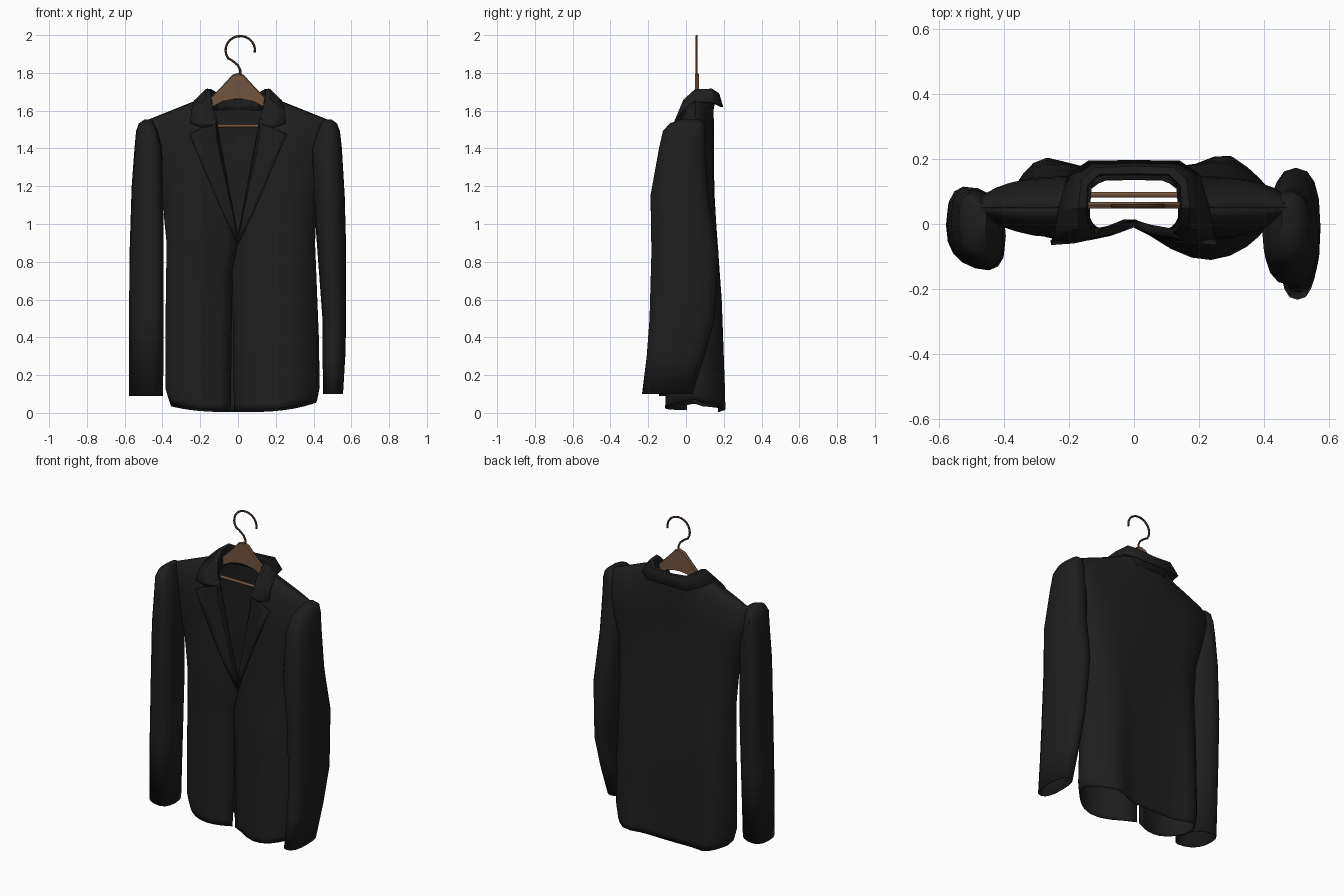
import bpy, math

if "Cube" in bpy.data.objects:
    bpy.data.objects.remove(bpy.data.objects["Cube"])

# ---------- materials ----------
def material(name, rgb):
    m = bpy.data.materials.new(name)
    m.diffuse_color = (*rgb, 1)
    m.use_nodes = True
    m.node_tree.nodes["Principled BSDF"].inputs["Base Color"].default_value = m.diffuse_color
    return m

CLOTH = material("black cloth", (0.013, 0.013, 0.013))
WOOD = material("brown wood", (0.17, 0.09, 0.05))
METAL = material("dark bronze wire", (0.045, 0.024, 0.014))

# ---------- helpers ----------
def interp(table, v, col=1):
    if v <= table[0][0]:
        return table[0][col]
    for a, b in zip(table, table[1:]):
        if v <= b[0]:
            return a[col] + (b[col] - a[col]) * (v - a[0]) / (b[0] - a[0])
    return table[-1][col]

def loft(name, rows, mat, closed=False, cap=False, thick=0.006, angle=40):
    n = len(rows[0])
    verts = [p for r in rows for p in r]
    faces = []
    for i in range(len(rows) - 1):
        for j in range(n if closed else n - 1):
            k = (j + 1) % n
            faces.append((i*n + j, i*n + k, (i+1)*n + k, (i+1)*n + j))
    if cap:
        faces.append(tuple((len(rows) - 1) * n + j for j in range(n)))
    me = bpy.data.meshes.new(name)
    me.from_pydata(verts, [], faces)
    me.materials.append(mat)
    ob = bpy.data.objects.new(name, me)
    bpy.context.collection.objects.link(ob)
    if thick:
        s = ob.modifiers.new("thickness", 'SOLIDIFY')
        s.thickness, s.offset = thick, 0
    bpy.ops.object.select_all(action='DESELECT')
    ob.select_set(True)
    bpy.context.view_layer.objects.active = ob
    bpy.ops.object.shade_smooth_by_angle(angle=math.radians(angle))
    return ob

def tube(name, pts, radius, mat, cyclic=False):
    cu = bpy.data.curves.new(name, 'CURVE')
    cu.dimensions = '3D'
    cu.bevel_depth, cu.bevel_resolution, cu.use_fill_caps = radius, 2, True
    sp = cu.splines.new('POLY')
    sp.points.add(len(pts) - 1)
    for p, co in zip(sp.points, pts):
        p.co = (*co, 1)
    cu.materials.append(mat)
    ob = bpy.data.objects.new(name, cu)
    bpy.context.collection.objects.link(ob)

# ---------- jacket body shape rules ----------
# height, left half width, right half width
WIDTH = [(0, .355, .415), (.08, .38, .43), (.4, .382, .425), (.9, .375, .405),
         (1.15, .40, .415), (1.4, .455, .465), (1.58, .495, .495), (1.66, .50, .50)]
# height, front edge of right panel, front edge of left panel
EDGE = [(0, -.02, .04), (.75, -.03, .03), (.9, 0, 0), (1.66, .14, .14)]
BACK = [(0, .185), (.6, .18), (.9, .165), (1.2, .145), (1.66, .145)]
BULGE = [(0, .075, .115), (.9, .06, .075), (1.3, .05, .055), (1.66, .05, .05)]
MID = .05

def col(s):
    return 2 if s < 0 else 1

def half_width(s, z):
    return interp(WIDTH, z, 1 if s < 0 else 2)

def side_round(t):
    return 1 - math.sqrt(max(0, 1 - min(t, 1) ** 5))

def front_y(s, x, z):
    t = max(0, s * x) / half_width(s, z)
    y = .01 - interp(BULGE, z, 1 if s < 0 else 2) * math.sin(math.pi * min(t / 1.2, 1))
    if z < .9:
        y += -.008 if s > 0 else .014
    return y + (MID - y) * side_round(t)

def back_y(x, z):
    w = half_width(x, z)
    flare = max(0, 1 - z / 1.1)
    y = interp(BACK, z) + flare * (.05 * math.exp(-((abs(x) - .29) / .08) ** 2) - .012)
    return y + (MID - y) * side_round(abs(x) / w)

def place(x, y, z, is_back):
    k = max(0, (z - 1.4) / .26)                # close over the shoulder
    ridge = MID
    if is_back and abs(x) < .22:
        ridge = MID + .09 * min(1, (.22 - abs(x)) / .1)
    y += (ridge - y) * (1 - math.sqrt(max(0, 1 - k * k)))
    ramp = min(1, max(0, (z - 1.1) / .45))     # sloping shoulder
    z -= ramp * max(0, abs(x) - .2) * .40
    hem = max(0, 1 - z / .3)                   # hem rises at the sides
    z += hem * (.055 * (abs(x) / .42) ** 3 + (0 if is_back else .012))
    return (x, y, z)

rows = []
for z in (.004, .04, .09, .2, .4, .6, .75, .9, 1.0, 1.15, 1.3, 1.4, 1.48, 1.54,
          1.59, 1.625, 1.647, 1.66):
    row = []
    for s in (1, -1):
        e, w = interp(EDGE, z, col(s)), half_width(s, z)
        panel = []
        for i in range(11):
            x = s * (e * 1 + (w - e) * math.sin(math.pi / 2 * i / 10))
            panel.append(place(x, front_y(s, x, z), z, False))
        if s > 0:
            row = panel
            for i in range(1, 20):
                a = math.cos(math.pi * i / 20)
                x = half_width(a, z) * a
                row.append(place(x, back_y(x, z), z, True))
        else:
            row += panel[::-1]
    rows.append(row)
loft("jacket_body", rows, CLOTH)

# ---------- sleeves: z, cx, cy, rx, ry ----------
RIGHT = [(.10, .503, -.10, .05, .13), (.3, .508, -.055, .057, .15), (.5, .51, -.02, .06, .17),
         (.85, .497, -.005, .073, .175), (1.15, .482, -.035, .08, .15),
         (1.4, .472, -.02, .075, .12), (1.49, .48, -.01, .057, .11),
         (1.53, .482, .005, .04, .09), (1.55, .475, .02, .02, .05)]
LEFT = [(.09, -.487, -.03, .088, .115), (.5, -.486, -.02, .088, .125),
        (.85, -.484, -.01, .087, .13), (1.2, -.48, -.01, .08, .13),
        (1.4, -.475, -.01, .07, .12), (1.49, -.482, -.01, .055, .11),
        (1.53, -.485, .0, .038, .09), (1.55, -.475, .02, .02, .05)]
for name, table, skew in (("right_sleeve", RIGHT, 0), ("left_sleeve", LEFT, -.5)):
    rows = []
    for z, cx, cy, rx, ry in table:
        ring = []
        for i in range(16):
            a = math.tau * i / 16
            c, s = math.cos(a), math.sin(a)
            dx = rx * math.copysign(abs(c) ** .8, c)
            dy = ry * math.copysign(abs(s) ** .8, s)
            ring.append((cx + dx, cy + dy * (.9 if skew else 1) + skew * dx * .6, z))
        rows.append(ring)
    loft(name, rows, CLOTH, closed=True, cap=True)

# ---------- lapels ----------
# height of inner edge, outer x, outer z
LAPEL = [(.90, .005, .90), (1.05, .075, 1.05), (1.2, .14, 1.2), (1.33, .20, 1.34),
         (1.44, .257, 1.475), (1.52, .185, 1.508), (1.56, .17, 1.53)]
for s, name in ((1, "right_lapel"), (-1, "left_lapel")):
    rows = []
    for zi, xo, zo in LAPEL:
        xi = interp(EDGE, zi, col(s)) - .004
        row = [(s * xi, front_y(s, s * xi, zi) + .004, zi)]
        for f in (.12, .4, .7, 1):
            x, z = xi + (xo - xi) * f, zi + (zo - zi) * f
            row.append((s * x, front_y(s, s * x, z) - .016, z))
        rows.append(row)
    loft(name, rows, CLOTH, thick=.008)

# ---------- collar: base, fold and fall at each station of one half ----------
HALF = [((0, .14, 1.60), (0, .158, 1.68), (0, .175, 1.68), (0, .192, 1.62)),
        ((.10, .138, 1.60), (.11, .155, 1.69), (.12, .17, 1.69), (.14, .19, 1.62)),
        ((.135, .11, 1.61), (.145, .12, 1.71), (.16, .135, 1.712), (.20, .15, 1.64)),
        ((.14, .05, 1.61), (.15, .05, 1.705), (.17, .05, 1.71), (.23, .045, 1.65)),
        ((.14, .01, 1.58), (.145, 0, 1.65), (.17, -.01, 1.655), (.245, -.025, 1.60)),
        ((.12, -.01, 1.52), (.122, -.03, 1.55), (.15, -.045, 1.53), (.255, -.06, 1.535)),
        ((.118, -.01, 1.50), (.12, -.03, 1.53), (.14, -.045, 1.52), (.185, -.055, 1.51))]
mirrored = [tuple((-x, y, z) for x, y, z in st) for st in HALF[:0:-1]]
loft("collar", mirrored + HALF, CLOTH, thick=.01)

# ---------- hanger ----------
# x, top z, bottom z of the wooden shoulder piece
ARM = [(0, 1.80, 1.662), (.03, 1.79, 1.66), (.08, 1.735, 1.65), (.15, 1.665, 1.615),
       (.28, 1.605, 1.555), (.40, 1.535, 1.49), (.43, 1.51, 1.49)]
rows = []
for x, t, b in [(-x, t, b) for x, t, b in ARM[:0:-1]] + ARM:
    rows.append([(x, .048, b), (x, .048, t - .006), (x, .058, t),
                 (x, .068, t - .006), (x, .068, b)])
loft("wooden_hanger", rows, WOOD, closed=True, cap=True, thick=0, angle=30)
tube("trouser_bar", [(-.38, .09, 1.52), (.38, .09, 1.52)], .009, WOOD)

# hook: stem, then a ring open at the lower right
hook = [(.012, .056, 1.79), (.012, .056, 1.815), (0, .056, 1.84), (-.03, .056, 1.865)]
for i in range(15):
    a = math.radians(215 - 225 * i / 14)
    hook.append((.012 + .078 * math.cos(a), .056, 1.92 + .075 * math.sin(a)))
tube("hanger_hook", hook, .006, METAL)
